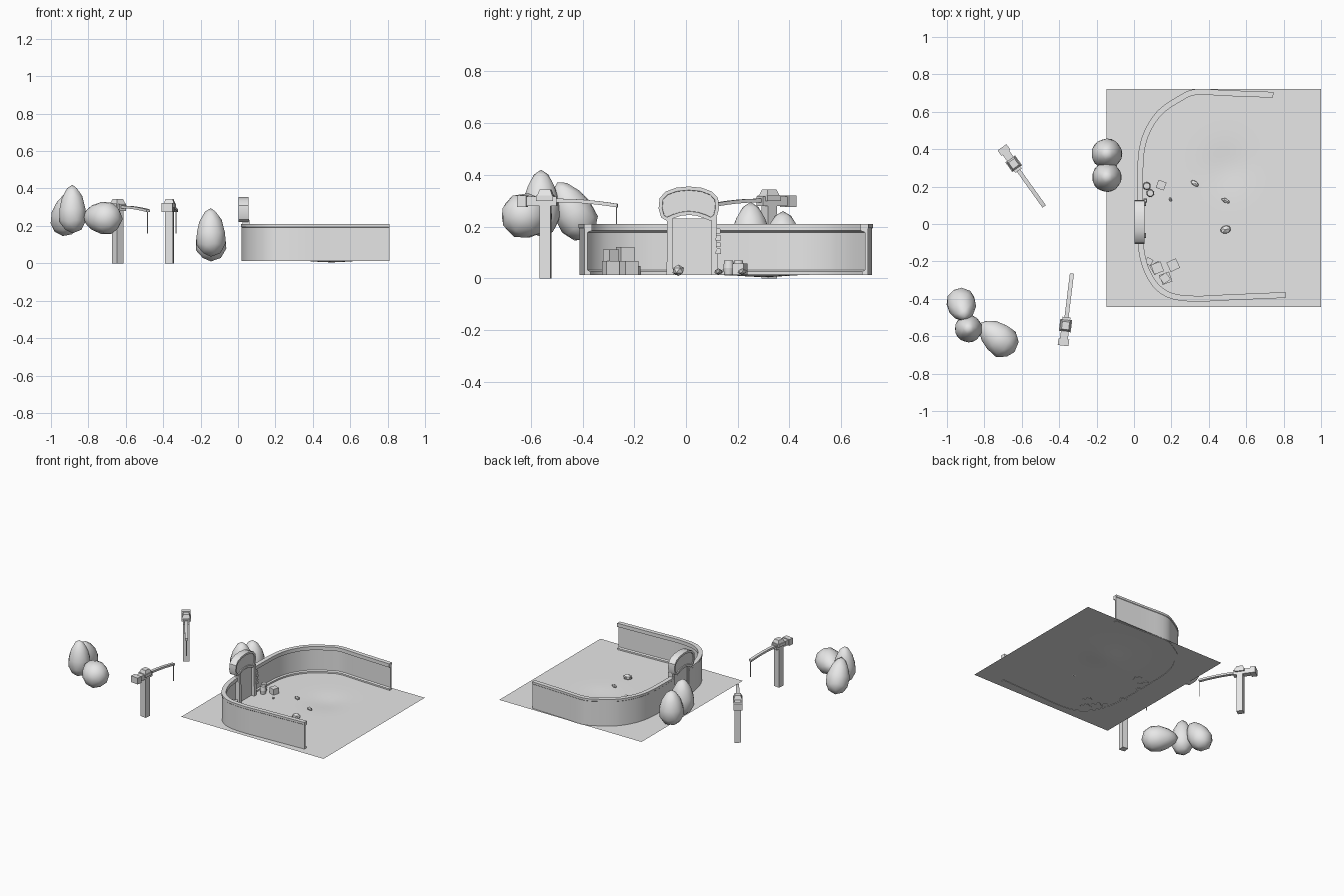
import bpy, bmesh, math
from mathutils import Vector, Matrix

if "Cube" in bpy.data.objects:
    bpy.data.objects.remove(bpy.data.objects["Cube"], do_unlink=True)

grey = bpy.data.materials.new("pale grey")
grey.use_nodes = True
grey.diffuse_color = (0.8, 0.8, 0.8, 1)
grey.node_tree.nodes["Principled BSDF"].inputs["Base Color"].default_value = (0.8, 0.8, 0.8, 1)


def finish(name, bm, angle=35, closed=True):
    if closed:
        bmesh.ops.recalc_face_normals(bm, faces=bm.faces)
    mesh = bpy.data.meshes.new(name)
    bm.to_mesh(mesh)
    bm.free()
    mesh.materials.append(grey)
    ob = bpy.data.objects.new(name, mesh)
    bpy.context.collection.objects.link(ob)
    bpy.ops.object.select_all(action='DESELECT')
    ob.select_set(True)
    bpy.context.view_layer.objects.active = ob
    bpy.ops.object.shade_smooth_by_angle(angle=math.radians(angle))
    return ob


def add_box(bm, centre, size, frame=Matrix(), top=1.0):
    """Box in a local frame; top scales the upper face."""
    verts = bmesh.ops.create_cube(bm, size=1)["verts"]
    for v in verts:
        if v.co.z > 0:
            v.co.x *= top
            v.co.y *= top
        v.co = frame @ (Vector(centre) + v.co * Vector(size))


def place(x, y, angle, z=0):
    return Matrix.Translation((x, y, z)) @ Matrix.Rotation(math.radians(angle), 4, 'Z')


def smooth_path(points, steps=5):
    """Catmull-Rom samples through a few 2D points."""
    p = [Vector(q) for q in points]
    p = [2 * p[0] - p[1]] + p + [2 * p[-1] - p[-2]]
    out = []
    for a, b, c, d in zip(p, p[1:], p[2:], p[3:]):
        for i in range(steps):
            t = i / steps
            out.append(0.5 * (2 * b + (c - a) * t + (2 * a - 5 * b + 4 * c - d) * t * t
                              + (3 * b - a - 3 * c + d) * t ** 3))
    return out + [p[-2]]


def sweep(name, points, profile, side):
    """Sweep an (inward offset, height) profile along a path."""
    path = smooth_path(points)
    bm = bmesh.new()
    rings = []
    for i, q in enumerate(path):
        t = (path[min(i + 1, len(path) - 1)] - path[max(i - 1, 0)]).normalized()
        n = Vector((t.y, -t.x)) * side
        rings.append([bm.verts.new((q.x + n.x * o, q.y + n.y * o, z)) for o, z in profile])
    m = len(profile)
    for r, s in zip(rings, rings[1:]):
        for k in range(m):
            bm.faces.new((r[k], r[(k + 1) % m], s[(k + 1) % m], s[k]))
    bm.faces.new(rings[0])
    bm.faces.new(rings[-1])
    return finish(name, bm)


# Ground sheet with a shallow hollow
bm = bmesh.new()
bmesh.ops.create_grid(bm, x_segments=30, y_segments=30, size=0.5)
for v in bm.verts:
    x, y = 0.427 + v.co.x * 1.146, 0.138 + v.co.y * 1.165
    hollow = math.exp(-((x - 0.5) / 0.12) ** 2 - ((y - 0.3) / 0.12) ** 2)
    v.co = (x, y, 0.015 - 0.01 * hollow)
finish("ground", bm, closed=False)

# Curved wall in two runs, with top rim and foot
profile = [(0, .012), (.022, .012), (.022, .026), (.012, .032), (.012, .178),
           (.028, .184), (.028, .21), (-.003, .21), (-.003, .195), (0, .192)]
sweep("wall_front", [(.81, -.392), (.5, -.405), (.33, -.412), (.2, -.397), (.115, -.345),
                     (.06, -.26), (.032, -.17), (.018, -.06)], profile, 1)
sweep("wall_back", [(.745, .703), (.5, .712), (.33, .718), (.24, .682), (.13, .605),
                    (.06, .5), (.028, .39), (.02, .25), (.018, .11)], profile, -1)

# Gate: door panel, posts, and arched board
bm = bmesh.new()
add_box(bm, (.035, .023, .122), (.012, .17, .22))
finish("gate_panel", bm)
for name, y in (("gate_post_front", -.062), ("gate_post_back", .109)):
    bm = bmesh.new()
    add_box(bm, (.042, y, .125), (.045, .026, .226), top=.8)
    finish(name, bm)

half = [(.05, .35), (.09, .335), (.113, .31), (.117, .27), (.107, .235),
        (.085, .222), (.06, .232), (.03, .242)]
outline = [(0, .355)] + half + [(0, .245)] + [(-y, z) for y, z in reversed(half)]
bm = bmesh.new()
board = bm.faces.new([bm.verts.new((.003, y + .011, z)) for y, z in outline])
new = bmesh.ops.extrude_face_region(bm, geom=[board])["geom"]
for v in new:
    if isinstance(v, bmesh.types.BMVert):
        v.co.x = .055
bmesh.ops.recalc_face_normals(bm, faces=bm.faces)
ends = [f for f in bm.faces if abs(f.normal.x) > .9]
bmesh.ops.inset_individual(bm, faces=ends, thickness=.014, depth=0)
bmesh.ops.inset_individual(bm, faces=ends, thickness=.001, depth=-.006)
finish("gate_board", bm, closed=False)

# Small blocks hung down the gate post
bm = bmesh.new()
for i in range(4):
    add_box(bm, (.06, .125, .105 + i * .026), (.02, .022 - .004 * (i % 2), .02), top=.8)
finish("post_hangings", bm)

# Crates, some stacked
crates = [("crate_a", .12, -.235, 30, .012, .055), ("crate_b", .21, -.22, 25, .012, .055),
          ("crate_c", .17, -.29, 20, .012, .055), ("crate_d", .165, -.29, 35, .067, .045),
          ("crate_e", .125, -.235, 20, .067, .055), ("crate_f", .08, -.2, 60, .012, .035),
          ("crate_g", .145, .208, -20, .012, .045)]
for name, x, y, angle, z, s in crates:
    bm = bmesh.new()
    add_box(bm, (0, 0, s / 2), (s, s, s), place(x, y, angle, z))
    bmesh.ops.recalc_face_normals(bm, faces=bm.faces)
    bmesh.ops.inset_individual(bm, faces=list(bm.faces), thickness=s * .14, depth=0)
    finish(name, bm)

# Barrels with a bulging middle
for name, x, y in (("barrel_a", .068, .203), ("barrel_b", .087, .165)):
    bm = bmesh.new()
    for z in (.026, .055):
        bmesh.ops.create_cone(bm, cap_ends=True, segments=12, depth=.029,
                              radius1=.017 if z < .04 else .021,
                              radius2=.021 if z < .04 else .017,
                              matrix=Matrix.Translation((x, y, z)))
    finish(name, bm)

# Loose stones
for i, (x, y, sx, sy, h, angle) in enumerate([(.49, -.03, .032, .024, .022, 15),
                                              (.49, .125, .027, .013, .012, -25),
                                              (.325, .217, .027, .014, .012, -35),
                                              (.195, .13, .008, .013, .008, 10)]):
    bm = bmesh.new()
    bmesh.ops.create_icosphere(bm, subdivisions=1, radius=1,
                               matrix=place(x, y, angle, .02 + h * .5) @ Matrix.Diagonal((sx, sy, h, 1)))
    finish(f"stone_{i + 1}", bm, 20)


# Egg-shaped foliage, narrow end along the axis
def foliage(name, centre, axis, radius, length, taper=.28):
    bm = bmesh.new()
    bmesh.ops.create_icosphere(bm, subdivisions=2, radius=1)
    turn = Vector(axis).to_track_quat('Z', 'Y')
    for v in bm.verts:
        w = radius * (1 - taper * v.co.z)
        v.co = turn @ Vector((v.co.x * w, v.co.y * w, v.co.z * length)) + Vector(centre)
    finish(name, bm, 60)


foliage("foliage_gate_front", (-.145, .25, .165), (0, 0, 1), .079, .13)
foliage("foliage_gate_back", (-.145, .375, .135), (0, 0, 1), .082, .125)
foliage("foliage_corner_low", (-.73, -.607, .243), (-.14, .12, .01), .086, .12)
foliage("foliage_corner_tall", (-.885, -.56, .29), (0, 0, 1), .073, .13)
foliage("foliage_corner_leaning", (-.92, -.438, .262), (.03, -.12, .22), .077, .125)


# Posts carrying a boom with a hanging line
def boom_post(tag, x, y, angle):
    frame = place(x, y, angle)
    bm = bmesh.new()
    add_box(bm, (0, 0, .142), (.043, .043, .284), frame)
    finish(tag + "_post", bm)
    bm = bmesh.new()
    add_box(bm, (-.015, 0, .298), (.12, .042, .036), frame)
    add_box(bm, (-.09, 0, .298), (.036, .058, .046), frame)
    add_box(bm, (0, 0, .309), (.065, .064, .022), frame)
    add_box(bm, (0, 0, .331), (.06, .055, .024), frame, top=.7)
    finish(tag + "_housing", bm)
    # Boom droops gently towards its tip
    bm = bmesh.new()
    rings = []
    for i in range(7):
        t = i / 6
        z = .302 - .02 * t * t
        rings.append([bm.verts.new(frame @ Vector((.04 + .24 * t, s * .011, z + h)))
                      for s, h in ((-1, -.008), (1, -.008), (1, .006), (-1, .006))])
    for a, b in zip(rings, rings[1:]):
        for k in range(4):
            bm.faces.new((a[k], a[(k + 1) % 4], b[(k + 1) % 4], b[k]))
    bm.faces.new(rings[0])
    bm.faces.new(rings[-1])
    finish(tag + "_boom", bm)
    bm = bmesh.new()
    add_box(bm, (.276, 0, .22), (.004, .004, .12), frame)
    finish(tag + "_line", bm)


boom_post("back_boom", -.643, .322, -54.5)
boom_post("front_boom", -.366, -.543, 83)
